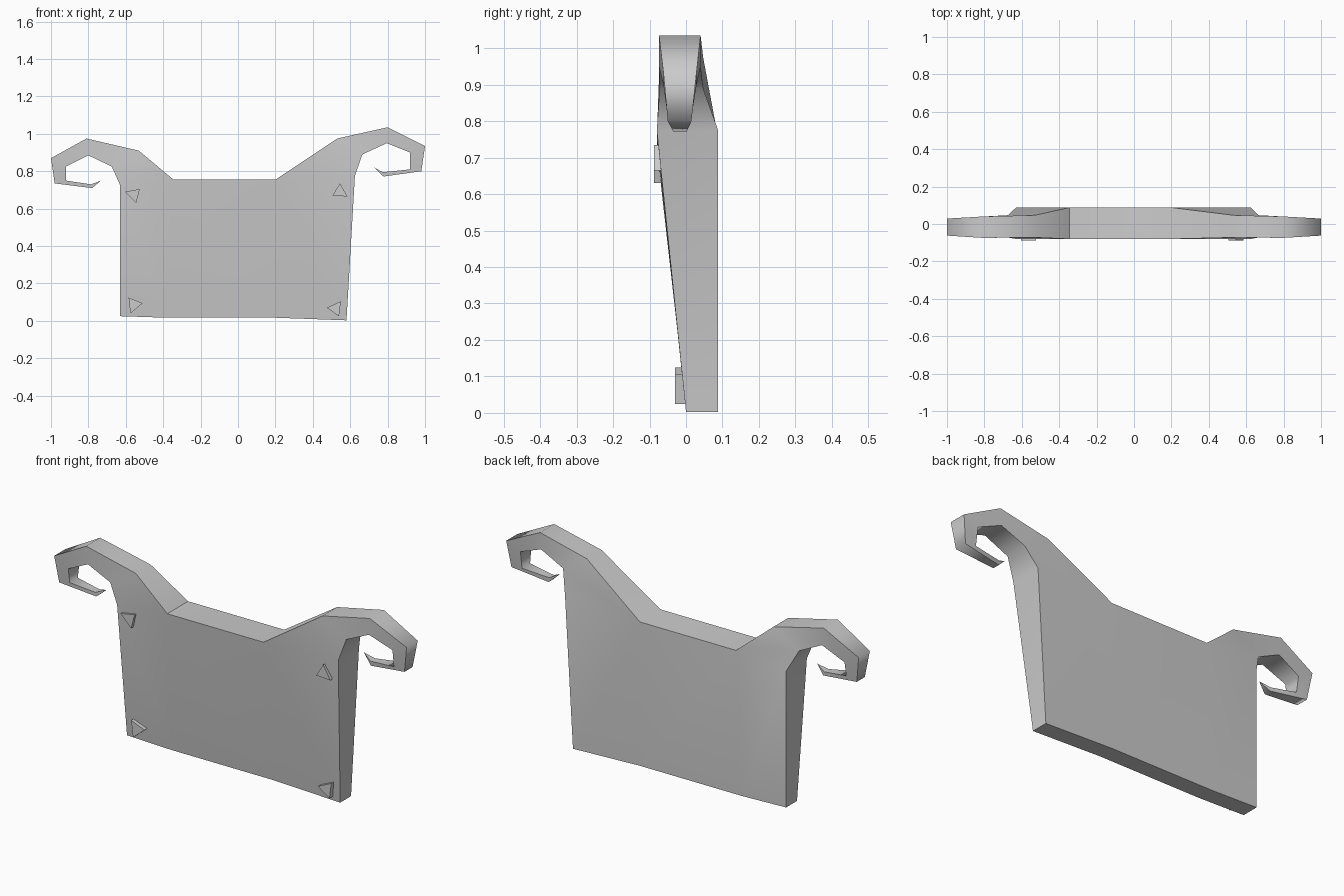
import bpy, bmesh, math

cube = bpy.data.objects.get("Cube")
if cube:
    bpy.data.objects.remove(cube)

grey = bpy.data.materials.new("plain_grey")
grey.use_nodes = True
grey.diffuse_color = (0.6, 0.6, 0.6, 1)
grey.node_tree.nodes["Principled BSDF"].inputs["Base Color"].default_value = (0.6, 0.6, 0.6, 1)


def finish(bm, name, soft=()):
    """Smooth the faces, keep hard creases except on the soft edges."""
    bmesh.ops.recalc_face_normals(bm, faces=bm.faces)
    for f in bm.faces:
        f.smooth = True
    for e in bm.edges:
        e.smooth = e in soft or e.calc_face_angle(0) < math.radians(35)
    mesh = bpy.data.meshes.new(name)
    bm.to_mesh(mesh)
    bm.free()
    mesh.materials.append(grey)
    obj = bpy.data.objects.new(name, mesh)
    bpy.context.collection.objects.link(obj)


# Horn outlines, from body to tip
right_outer = [(-.345, .755), (-.53, .91), (-.81, .975), (-1, .87), (-.98, .735), (-.78, .71)]
right_inner = [(-.63, .725), (-.675, .825), (-.80, .885), (-.92, .825), (-.92, .75), (-.785, .73)]
left_outer = [(.20, .755), (.53, .975), (.80, 1.035), (1, .935), (.98, .80), (.778, .772)]
left_inner = [(.625, .775), (.665, .89), (.795, .95), (.92, .90), (.92, .81), (.775, .795)]
depths = [(-.08, .088), (-.072, .047), (-.074, .04), (-.062, .029), (-.05, .015), (-.035, .002)]

bm = bmesh.new()
soft = set()


def pair(point, depth):
    """Front and back vertex at one outline point."""
    return [bm.verts.new((point[0], y, point[1])) for y in depth]


def strip(a, b):
    return bm.faces.new((a[0], b[0], b[1], a[1]))


def horn(outer, inner, tip):
    rings = [(pair(o, d), pair(i, d)) for o, i, d in zip(outer, inner, depths)]
    for (o1, i1), (o2, i2) in zip(rings, rings[1:]):
        strip(o1, o2)
        strip(i1, i2)
        for s in (0, 1):
            bm.faces.new((o1[s], o2[s], i2[s], i1[s]))
        soft.update(bm.edges.get(p) for p in (o2, i2))
    # Pointed end
    point = bm.verts.new((tip[0], -.017, tip[1]))
    o, i = rings[-1]
    for a, b in ((o[0], o[1]), (o[1], i[1]), (i[1], i[0]), (i[0], o[0])):
        bm.faces.new((a, b, point))
    return rings[0]


r_out, r_in = horn(right_outer, right_inner, (-.733, .75))
l_out, l_in = horn(left_outer, left_inner, (.727, .82))

# Tapered body below the horns
top = [r_in, r_out, l_out, l_in]
bottom = [pair(p, (0, .088)) for p in ((-.63, .025), (-.38, .017), (.2, .017), (.58, .003))]
for k in range(3):
    strip(bottom[k], bottom[k + 1])
    for s in (0, 1):
        bm.faces.new((top[k][s], top[k + 1][s], bottom[k + 1][s], bottom[k][s]))
strip(r_out, l_out)
strip(r_in, bottom[0])
strip(l_in, bottom[3])
finish(bm, "horned_body", soft)

# Triangular studs near the front corners
studs = {
    "upper_right_stud": (-.088, [(-.605, .69), (-.525, .705), (-.545, .63)]),
    "upper_left_stud": (-.088, [(.545, .735), (.505, .67), (.585, .665)]),
    "lower_right_stud": (-.03, [(-.585, .125), (-.51, .095), (-.575, .04)]),
    "lower_left_stud": (-.03, [(.475, .07), (.55, .105), (.54, .025)]),
}
for name, (y, corners) in studs.items():
    bm = bmesh.new()
    face = bm.faces.new([bm.verts.new((x, y, z)) for x, z in corners])
    out = bmesh.ops.extrude_face_region(bm, geom=[face], use_keep_orig=True)
    verts = [v for v in out["geom"] if isinstance(v, bmesh.types.BMVert)]
    bmesh.ops.translate(bm, verts=verts, vec=(0, .035, 0))
    finish(bm, name)
